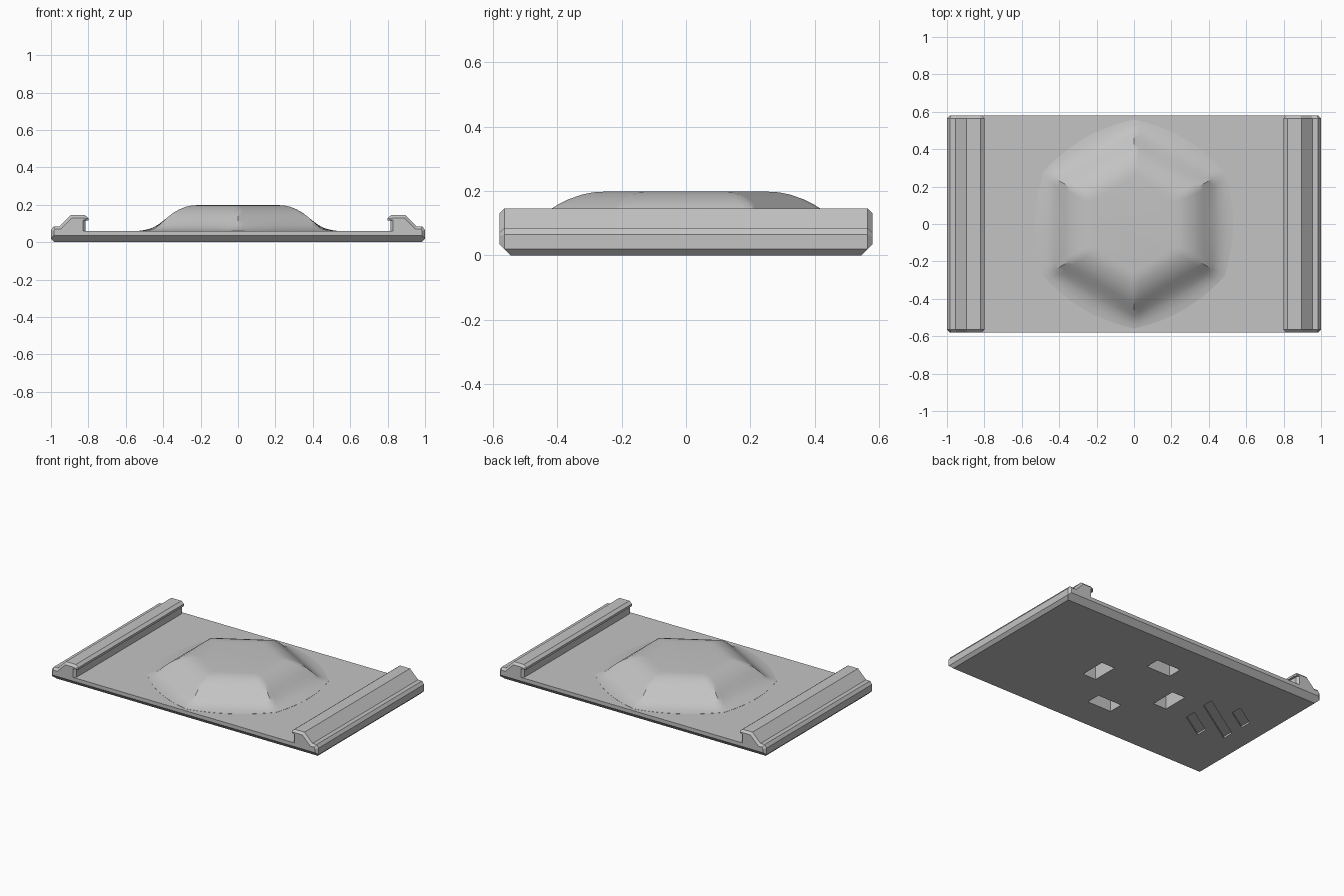
import bpy, bmesh, math
from mathutils import Vector

old = bpy.data.objects.get("Cube")
if old:
    bpy.data.objects.remove(old, do_unlink=True)

GREY = (0.55, 0.55, 0.55, 1)
mat = bpy.data.materials.new("light_grey")
mat.use_nodes = True
mat.diffuse_color = GREY
mat.node_tree.nodes["Principled BSDF"].inputs["Base Color"].default_value = GREY

HALF_Y = 0.58
TOP = 0.06


def finish(name, bm):
    bmesh.ops.recalc_face_normals(bm, faces=bm.faces)
    mesh = bpy.data.meshes.new(name)
    bm.to_mesh(mesh)
    bm.free()
    obj = bpy.data.objects.new(name, mesh)
    bpy.context.collection.objects.link(obj)
    mesh.materials.append(mat)
    return obj


def loft(bm, rings):
    """Skin closed rings of points and cap both ends."""
    loops = [[bm.verts.new(p) for p in ring] for ring in rings]
    n = len(loops[0])
    for a, b in zip(loops, loops[1:]):
        for i in range(n):
            j = (i + 1) % n
            bm.faces.new((a[i], a[j], b[j], b[i]))
    bm.faces.new(loops[0])
    bm.faces.new(loops[-1])


def chamfer_underside(bm):
    """Slice 45 degrees off the lower front and back edges."""
    for s in (-1, 1):
        geom = bm.verts[:] + bm.edges[:] + bm.faces[:]
        cut = bmesh.ops.bisect_plane(bm, geom=geom, plane_co=(0, s * 0.545, 0),
                                     plane_no=(0, s, -1), clear_outer=True)
        edges = [e for e in cut["geom_cut"] if isinstance(e, bmesh.types.BMEdge)]
        bmesh.ops.contextual_create(bm, geom=edges)


# Flat plate between the rails
bm = bmesh.new()
section = [(-0.83, 0), (0.83, 0), (0.83, TOP), (-0.83, TOP)]
loft(bm, [[(x, y, z) for x, z in section] for y in (-HALF_Y, HALF_Y)])
chamfer_underside(bm)
plate = finish("base_plate", bm)

# Hooked side rails: full section (x, z), then its slightly smaller end section
RAIL = [(0.83, 0, 0.83, 0), (0.98, 0, 0.975, 0), (1, 0.02, 0.985, 0.03),
        (1, 0.065, 0.985, 0.06), (0.985, 0.085, 0.978, 0.07),
        (0.955, 0.085, 0.948, 0.07), (0.895, 0.145, 0.888, 0.13),
        (0.82, 0.145, 0.825, 0.13), (0.8, 0.13, 0.815, 0.125),
        (0.8, 0.115, 0.815, 0.12), (0.815, 0.115, 0.83, 0.12),
        (0.815, TOP, 0.83, TOP), (0.83, TOP, 0.83, TOP)]
for side, name in ((1, "left_rail"), (-1, "right_rail")):
    bm = bmesh.new()
    rings = []
    for y in (-HALF_Y, -0.565, 0.565, HALF_Y):
        end = abs(y) == HALF_Y
        rings.append([(side * (ex if end else x), y, ez if end else z)
                      for x, z, ex, ez in RAIL])
    loft(bm, rings)
    bmesh.ops.remove_doubles(bm, verts=bm.verts, dist=0.0001)
    chamfer_underside(bm)
    finish(name, bm)

# Hexagonal dome: (apothem, height, corner sharpness)
DOME = [(0.53, 0.061, 0.35), (0.5, 0.065, 0.5), (0.46, 0.076, 0.7),
        (0.43, 0.092, 0.85), (0.4, 0.114, 0.95), (0.37, 0.139, 1),
        (0.345, 0.158, 1), (0.315, 0.175, 1), (0.28, 0.189, 1),
        (0.25, 0.196, 1), (0.22, 0.198, 1)]
SEGMENTS = 96


def hex_ring(apothem, z, sharp):
    ring = []
    for i in range(SEGMENTS):
        t = 2 * math.pi * i / SEGMENTS
        local = (t + math.pi / 6) % (math.pi / 3) - math.pi / 6
        r = apothem * (1 + sharp * (1 / math.cos(local) - 1))
        ring.append((r * math.cos(t), r * math.sin(t), z))
    return ring


bm = bmesh.new()
loft(bm, [hex_ring(0.53, TOP - 0.02, 0.35)] + [hex_ring(*d) for d in DOME])
dome = finish("hexagonal_dome", bm)


# Cutters for the recesses in the underside
def add_prism(bm, corners, depth):
    loft(bm, [[(x, y, z) for x, y in corners] for z in (-0.05, depth)])


bm = bmesh.new()
for k in range(4):
    a = k * math.pi / 2
    out = Vector((math.cos(a), math.sin(a)))
    along = Vector((-out.y, out.x))
    centre = out * 0.28
    add_prism(bm, [centre + out * u * 0.05 + along * v * 0.09
                   for u, v in ((-1, -1), (1, -1), (1, 1), (-1, 1))], 0.12)
pockets = finish("pocket_cutter", bm)

bm = bmesh.new()
for cx, cy, hx, hy in ((-0.675, 0, 0.195, 0.125), (-0.585, -0.11, 0.095, 0.06),
                       (-0.765, 0.11, 0.095, 0.06)):
    w = 0.038
    add_prism(bm, [(cx - hx, cy - hy - w), (cx + hx, cy + hy - w),
                   (cx + hx, cy + hy + w), (cx - hx, cy - hy + w)], 0.012)
grooves = finish("groove_cutter", bm)


def cut(target, cutter):
    mod = target.modifiers.new("cut", "BOOLEAN")
    mod.operation = "DIFFERENCE"
    mod.solver = "EXACT"
    mod.object = cutter
    bpy.context.view_layer.objects.active = target
    bpy.ops.object.modifier_apply(modifier=mod.name)


cut(plate, pockets)
cut(plate, grooves)
cut(dome, pockets)
for cutter in (pockets, grooves):
    bpy.data.objects.remove(cutter, do_unlink=True)

# Smooth only the dome
bpy.ops.object.select_all(action="DESELECT")
dome.select_set(True)
bpy.context.view_layer.objects.active = dome
bpy.ops.object.shade_smooth_by_angle(angle=math.radians(35))
